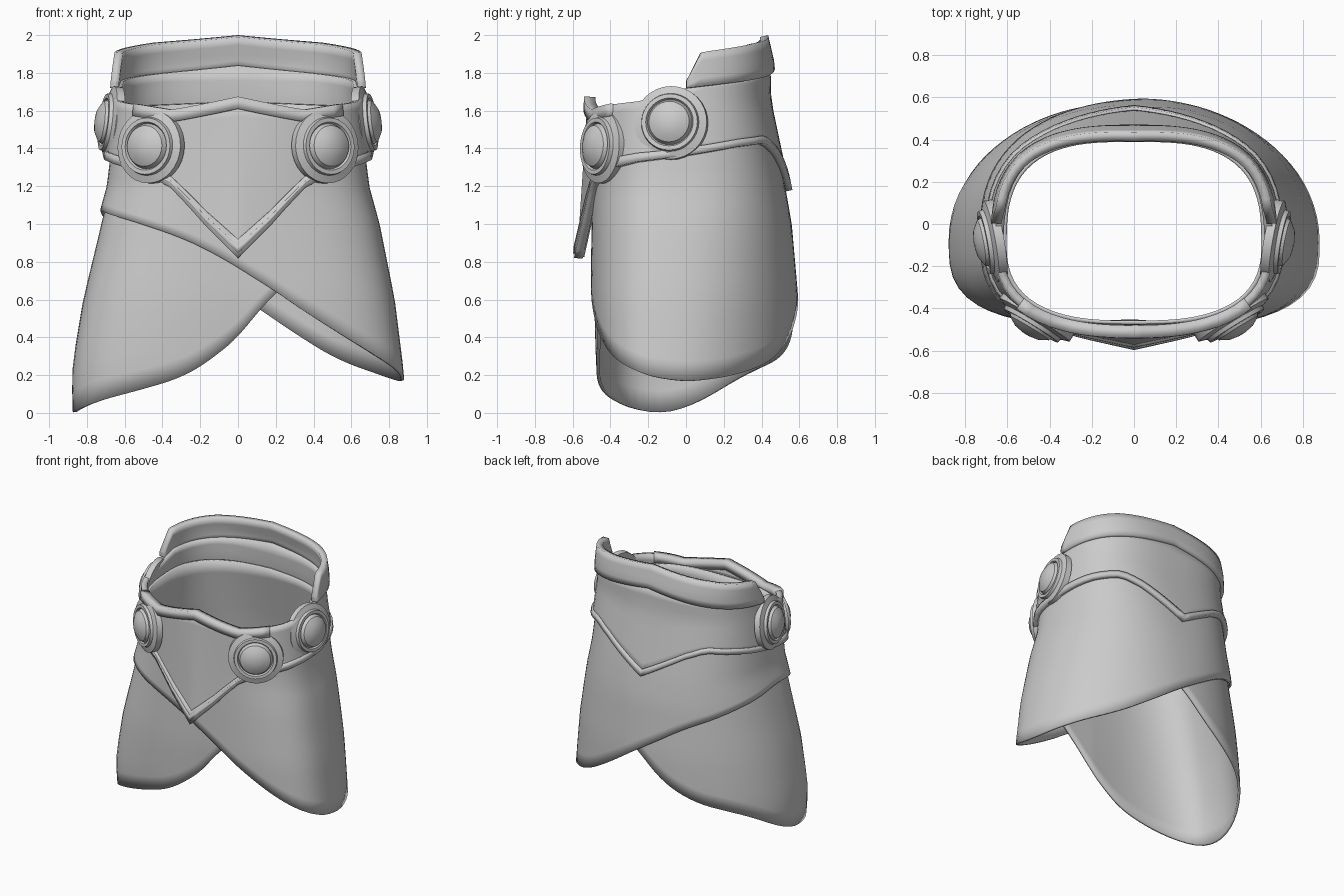
import bpy, bmesh, math
from mathutils import Vector

if "Cube" in bpy.data.objects:
    bpy.data.objects.remove(bpy.data.objects["Cube"])

CY = -0.08  # centre of the plan section


def lerp_table(keys, v):
    """Linear lookup in [(key, value or tuple), ...]."""
    if v <= keys[0][0]:
        return keys[0][1]
    for (k0, a), (k1, b) in zip(keys, keys[1:]):
        if v <= k1:
            t = (v - k0) / (k1 - k0)
            if isinstance(a, tuple):
                return tuple(p + (q - p) * t for p, q in zip(a, b))
            return a + (b - a) * t
    return keys[-1][1]


# Body section by height: half width, front y, back y, front and back squareness
SECTION = [
    (0.0, (0.875, -0.46, 0.59, 3.2, 2.0)), (0.2, (0.88, -0.485, 0.60, 3.2, 2.0)),
    (0.6, (0.83, -0.505, 0.595, 3.0, 2.1)), (1.0, (0.75, -0.50, 0.56, 2.8, 2.3)),
    (1.2, (0.695, -0.50, 0.525, 2.6, 2.5)), (1.65, (0.64, -0.50, 0.43, 2.6, 2.8)),
    (1.85, (0.622, -0.50, 0.425, 2.6, 2.9)), (2.0, (0.61, -0.50, 0.39, 2.6, 2.9))]


def body_point(deg, z, off):
    """Point on the body; angle runs from the front (-y) toward +x."""
    rx, yf, yb, nf, nb = lerp_table(SECTION, z)
    s, c = math.sin(math.radians(deg)), math.cos(math.radians(deg))
    ry, n = (CY - yf, nf) if c > 0 else (yb - CY, nb)
    r = (abs(s / rx) ** n + abs(c / ry) ** n) ** (-1 / n) + off
    return (r * s, CY - r * c, z)


def wrap(a):
    return (a + 180) % 360 - 180


def sym(keys):
    return lambda a: lerp_table(keys, abs(wrap(a)))


def soft(keys):
    """Asymmetric edge, averaged over neighbouring angles to round it."""
    return lambda a: sum(lerp_table(keys, wrap(a + d)) for d in (-8, -4, 0, 4, 8)) / 5


def finish(name, bm, angle=35):
    me = bpy.data.meshes.new(name)
    bm.to_mesh(me)
    bm.free()
    ob = bpy.data.objects.new(name, me)
    bpy.context.collection.objects.link(ob)
    bpy.ops.object.select_all(action='DESELECT')
    ob.select_set(True)
    bpy.context.view_layer.objects.active = ob
    bpy.ops.object.shade_smooth_by_angle(angle=math.radians(angle))
    return ob


def sheet(name, low, high, off, thick, a0=-180, a1=180, cols=72, rows=6):
    """Curved sheet wrapped on the body between two height curves."""
    closed = a1 - a0 >= 360
    bm = bmesh.new()
    grid = []
    for i in range(cols if closed else cols + 1):
        a = a0 + (a1 - a0) * i / cols
        lo, hi = low(a), high(a)
        zs = [lo + (hi - lo) * j / rows for j in range(rows + 1)]
        grid.append([bm.verts.new(body_point(a, z, off(wrap(a), z))) for z in zs])
    for i in range(cols):
        p, q = grid[i], grid[(i + 1) % len(grid)]
        for j in range(rows):
            bm.faces.new((p[j], q[j], q[j + 1], p[j + 1]))
    ob = finish(name, bm)
    mod = ob.modifiers.new("thickness", 'SOLIDIFY')
    mod.thickness, mod.offset = thick, -1
    return ob


# Skirt: outer panel hangs low on +x, inner panel hangs low on -x
outer_low = soft([(-180, 0.63), (-170, 0.70), (-150, 0.85), (-120, 1.00), (-90, 1.09),
                  (-65, 1.04), (-35, 0.92), (0, 0.77), (25, 0.65), (50, 0.47), (63, 0.34),
                  (75, 0.23), (90, 0.165), (102, 0.17), (117, 0.21), (135, 0.28),
                  (149, 0.38), (163, 0.49), (180, 0.63)])
inner_low = soft([(-180, 0.60), (-165, 0.43), (-145, 0.30), (-122, 0.22), (-112, 0.16),
                  (-97, 0.03), (-90, 0.0), (-82, -0.01), (-75, 0.03), (-58, 0.11),
                  (-35, 0.20), (0, 0.40), (26, 0.63), (60, 0.90), (90, 1.05),
                  (130, 0.92), (160, 0.75), (180, 0.60)])
skirt_top = sym([(0, 1.57), (60, 1.57), (110, 1.62), (180, 1.65)])


def inner_off(a, z):
    side = max(0, -math.sin(math.radians(a)))
    return -0.025 + 0.025 * side * min(1, max(0, (0.95 - z) / 0.6))


sheet("skirt_outer_panel", outer_low, skirt_top, lambda a, z: 0, 0.018, cols=96, rows=14)
sheet("skirt_inner_panel", inner_low, skirt_top, inner_off, 0.018, cols=96, rows=14)

# Belt with a pointed front shield and a pointed back
belt_low = sym([(0, 0.82), (20, 0.99), (40, 1.19), (55, 1.28), (75, 1.33), (95, 1.36),
                (120, 1.41), (137, 1.43), (150, 1.37), (180, 1.18)])
belt_top = sym([(0, 1.67), (40, 1.60), (58, 1.63), (75, 1.65), (95, 1.71),
                (105, 1.76), (140, 1.80), (180, 1.84)])
trim_w = sym([(0, 0.10), (40, 0.06), (90, 0.04), (150, 0.04), (180, 0.05)])


def belt_off(a, z):
    ridge = max(0, 1 - abs(a) / 42) * 0.055 * max(0, 1.65 - z) / 0.83
    return 0.022 + ridge


sheet("belt", lambda a: belt_low(a) + 0.008, belt_top, belt_off, 0.04, rows=8)
sheet("belt_lower_trim", belt_low, lambda a: belt_low(a) + trim_w(a),
      lambda a, z: belt_off(a, z) + 0.013, 0.045, rows=1)
sheet("shield_lower_bead", lambda a: belt_low(a) + 0.025,
      lambda a: belt_low(a) + trim_w(a) * 0.65,
      lambda a, z: belt_off(a, z) + 0.02, 0.02, -45, 45, 18, 1)
sheet("shield_top_trim", lambda a: belt_top(a) - 0.06, lambda a: belt_top(a) + 0.005,
      lambda a, z: belt_off(a, z) + 0.018, 0.06, -60, 60, 24, 1)

# Raised collar around the back
collar_low = lambda a: sym([(97, 1.72), (180, 1.83)])(a)
collar_top = lambda a: sym([(97, 1.76), (104, 1.91), (135, 1.96), (180, 2.0)])(a)
sheet("back_collar", collar_low, collar_top, lambda a, z: 0.045, 0.045, 97, 263, 48, 4)

# Round domed bosses, lathed
PROFILE = [(0.195, -0.03), (0.195, 0.012), (0.155, 0.025), (0.15, 0.045), (0.128, 0.045),
           (0.12, 0.032), (0.108, 0.058), (0.065, 0.082), (0.02, 0.09)]


def boss(name, pos, normal, seg=32):
    bm = bmesh.new()
    rot = Vector(normal).to_track_quat('Z', 'Y')
    place = lambda v: rot @ Vector(v) + Vector(pos)
    rings = [[bm.verts.new(place((r * math.cos(2 * math.pi * k / seg),
                                  r * math.sin(2 * math.pi * k / seg), h)))
              for k in range(seg)] for r, h in PROFILE]
    for p, q in zip(rings, rings[1:]):
        for k in range(seg):
            m = (k + 1) % seg
            bm.faces.new((p[k], p[m], q[m], q[k]))
    bm.faces.new(rings[-1])
    bm.faces.new(rings[0][::-1])
    finish(name, bm, 30)


for s, side in ((1, "right"), (-1, "left")):
    boss("front_boss_" + side, (s * 0.465, -0.445, 1.41), (s * 0.52, -0.85, 0.06))
    boss("side_boss_" + side, (s * 0.668, -0.08, 1.535), (s * 0.97, -0.17, 0.12))
